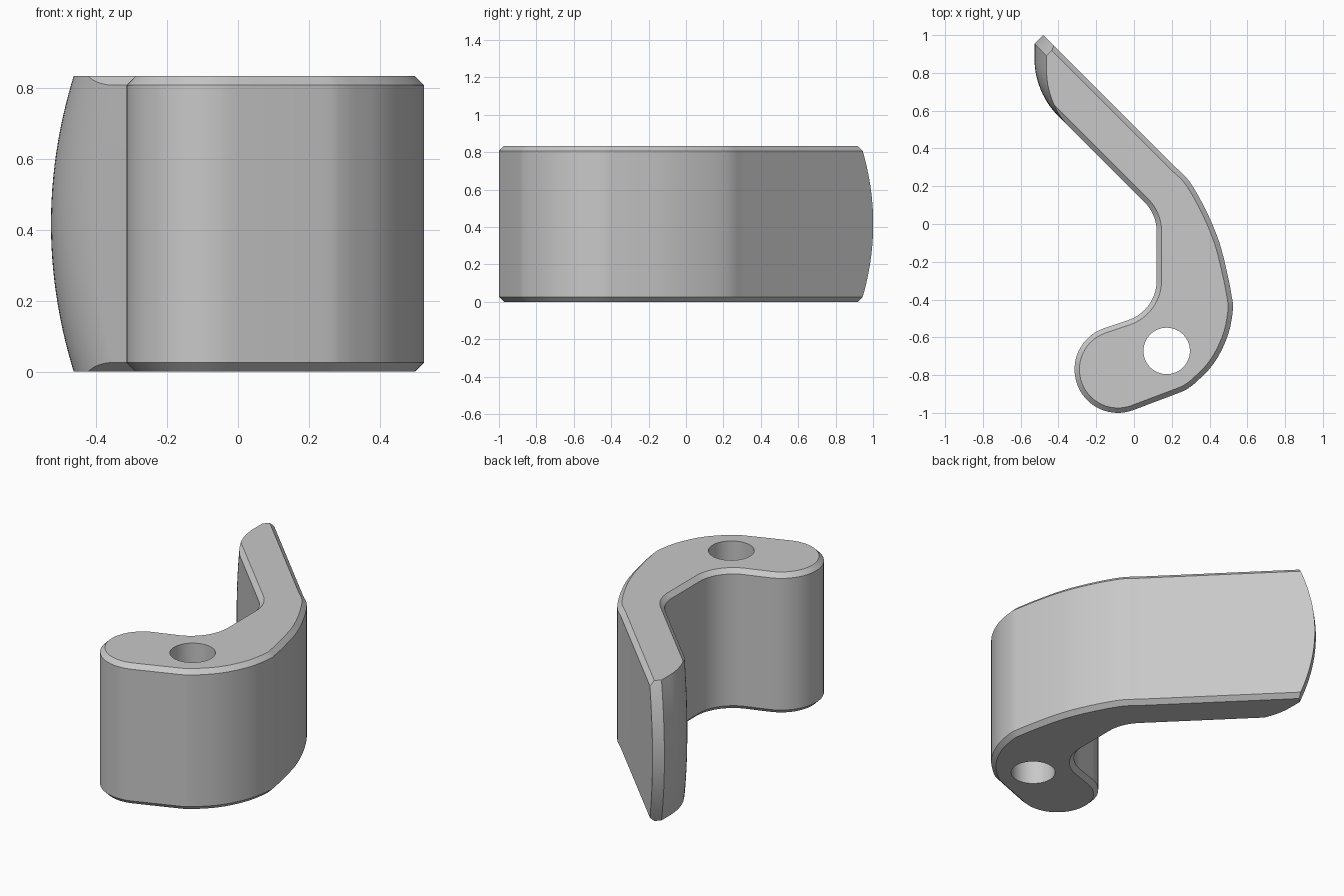
import bpy, bmesh, math
from mathutils import Vector

if "Cube" in bpy.data.objects:
    bpy.data.objects.remove(bpy.data.objects["Cube"])

H, CH = 0.833, 0.026          # height, rim chamfer
MID = H / 2


def arc(cx, cy, r, a0, a1, n):
    """Points on a circular arc, angles in degrees."""
    return [Vector((cx + r * math.cos(math.radians(a0 + (a1 - a0) * i / n)),
                    cy + r * math.sin(math.radians(a0 + (a1 - a0) * i / n)))) for i in range(n + 1)]


def spline(pts, steps):
    """Smooth curve through the inner points; the two end points only set tangents."""
    p, out = [Vector(q) for q in pts], []
    for i in range(1, len(p) - 2):
        a, b, c, d = p[i - 1:i + 3]
        for k in range(steps):
            t = k / steps
            out.append(0.5 * (2 * b + (c - a) * t + (2 * a - 5 * b + 4 * c - d) * t ** 2
                              + (3 * b - a - 3 * c + d) * t ** 3))
    return out + [p[-2]]


def inset(pts, dist):
    """Offset a counter-clockwise loop inwards with mitred corners."""
    out, n = [], len(pts)
    for i, p in enumerate(pts):
        d0 = (p - pts[i - 1]).normalized()
        d1 = (pts[(i + 1) % n] - p).normalized()
        n0, n1 = Vector((-d0.y, d0.x)), Vector((-d1.y, d1.x))
        out.append(p + (n0 + n1) * dist / (1 + n0.dot(n1)))
    return out


def loft(name, rings):
    """Closed solid from stacked (points, z) rings."""
    bm = bmesh.new()
    rows = [[bm.verts.new((p.x, p.y, z)) for p in pts] for pts, z in rings]
    n = len(rows[0])
    for a, b in zip(rows, rows[1:]):
        for i in range(n):
            j = (i + 1) % n
            bm.faces.new((a[i], a[j], b[j], b[i]))
    bm.faces.new(rows[0][::-1])
    bm.faces.new(rows[-1])
    bmesh.ops.recalc_face_normals(bm, faces=bm.faces)
    mesh = bpy.data.meshes.new(name)
    bm.to_mesh(mesh)
    bm.free()
    ob = bpy.data.objects.new(name, mesh)
    bpy.context.collection.objects.link(ob)
    return ob


# Lever outline, counter-clockwise, with the arm running past its final end
outline = arc(-0.085, -0.77, 0.23, 110, 290, 32)                   # rounded nose
outline += spline([(-0.007, -0.986), (0.235, -0.895), (0.294, -0.865), (0.345, -0.822),
                   (0.402, -0.764), (0.455, -0.685), (0.502, -0.574), (0.524, -0.45),
                   (0.517, -0.38), (0.495, -0.267), (0.452, -0.098), (0.384, 0.066),
                   (0.294, 0.225), (0.21, 0.31), (0.10, 0.42)], 4)  # outer bend
outline += [Vector((-0.78, 1.30)), Vector((-0.955, 1.125))]        # overlong arm
outline += arc(-0.10, -0.04, 0.22, 45, 0, 12)                      # inner elbow
outline += arc(-0.10, -0.30, 0.22, 0, -70, 16)                     # inner throat
rim = inset(outline, CH)
lever = loft("lever", [(rim, 0), (outline, CH), (outline, H - CH), (rim, H)])

# Cutter shaping the bowed, tapered arm end
r = 0.434
end = [Vector(p) for p in ((-0.39, 0.55), (-0.8, 0.3), (-1.2, 1.9), (-0.277, 1.9),
                           (-0.277, 1.205), (-0.527, 0.955))]
end += arc(-0.527 + r, 0.877, r, 180, 225, 14)
rings = []
for i in range(29):
    z = -0.05 + (H + 0.1) * i / 28
    s = 0.064 * ((z - MID) / MID) ** 2
    rings.append(([p + Vector((s, -s)) for p in end], z))
end_cutter = loft("end_cutter", rings)

# Cutter for the pivot hole
hole = arc(0.173, -0.672, 0.123, 0, 360, 64)[:-1]
hole_cutter = loft("hole_cutter", [(hole, -0.1), (hole, H + 0.1)])

# Apply the cuts
for cutter in (end_cutter, hole_cutter):
    cutter.hide_render = True
    mod = lever.modifiers.new(cutter.name, 'BOOLEAN')
    mod.operation, mod.solver, mod.object = 'DIFFERENCE', 'EXACT', cutter
bpy.ops.object.select_all(action='DESELECT')
bpy.context.view_layer.objects.active = lever
lever.select_set(True)
for mod in list(lever.modifiers):
    bpy.ops.object.modifier_apply(modifier=mod.name)
for cutter in (end_cutter, hole_cutter):
    bpy.data.objects.remove(cutter)

# Plain grey finish
grey = bpy.data.materials.new("grey")
grey.diffuse_color = (0.58, 0.58, 0.58, 1)
grey.use_nodes = True
grey.node_tree.nodes["Principled BSDF"].inputs["Base Color"].default_value = grey.diffuse_color
lever.data.materials.clear()
lever.data.materials.append(grey)
bpy.ops.object.shade_smooth_by_angle(angle=math.radians(25))
